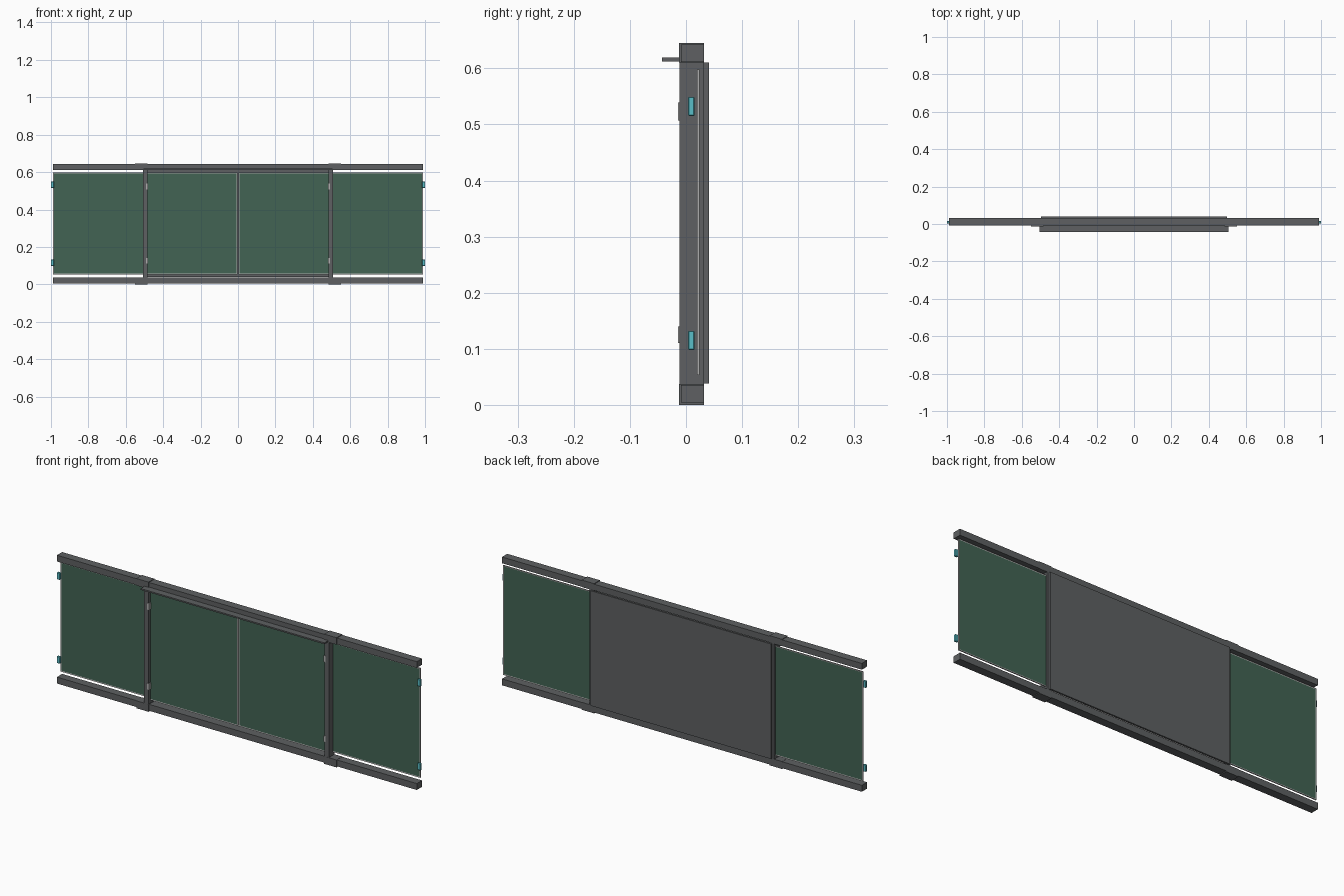
import bpy, bmesh

if "Cube" in bpy.data.objects:
    bpy.data.objects.remove(bpy.data.objects["Cube"])


def material(name, rgb):
    m = bpy.data.materials.new(name)
    m.diffuse_color = (*rgb, 1)
    m.use_nodes = True
    m.node_tree.nodes["Principled BSDF"].inputs["Base Color"].default_value = m.diffuse_color
    return m


GREY = material("dark grey metal", (0.112, 0.118, 0.122))
GREEN = material("chalkboard green", (0.054, 0.127, 0.087))
LIGHT = material("light aluminium", (0.42, 0.42, 0.42))
CYAN = material("cyan plastic", (0.10, 0.52, 0.58))


def box(name, x, y, z, mat, board=False, bevel=0):
    """Box from (min, max) ranges; a board gets recessed green faces front and back."""
    bm = bmesh.new()
    bmesh.ops.create_cube(bm, size=1)
    for v in bm.verts:
        for i, (lo, hi) in enumerate((x, y, z)):
            v.co[i] = (lo + hi) / 2 + v.co[i] * (hi - lo)
    bm.normal_update()
    if board:
        for f in [f for f in bm.faces if abs(f.normal.y) > 0.9]:
            bmesh.ops.inset_region(bm, faces=[f], thickness=0.007, depth=-0.0008)
            f.material_index = 1
    if bevel:
        bmesh.ops.bevel(bm, geom=bm.edges[:], offset=bevel, segments=1, affect='EDGES')
    mesh = bpy.data.meshes.new(name)
    bm.to_mesh(mesh)
    bm.free()
    mesh.materials.append(mat)
    if board:
        mesh.materials.append(GREEN)
    ob = bpy.data.objects.new(name, mesh)
    bpy.context.collection.objects.link(ob)
    return ob


def span(side, a, b):
    """Mirror an x range to the given side."""
    return tuple(sorted((side * a, side * b)))


# Long sliding rails
box("bottom_rail", (-0.99, 0.99), (-0.009, 0.032), (0.004, 0.036), GREY)
box("top_rail", (-0.99, 0.99), (-0.009, 0.032), (0.611, 0.642), GREY)

# Ledge and back cover of the central bay
box("front_ledge", (-0.505, 0.505), (-0.043, -0.009), (0.612, 0.619), GREY)
box("back_panel", (-0.497, 0.497), (0.032, 0.041), (0.038, 0.610), GREY)

for side, label in ((-1, "left"), (1, "right")):
    # Upright post with brackets around both rails
    box(label + "_post", span(side, 0.484, 0.508), (-0.012, 0.0325), (0.03, 0.615), GREY)
    box(label + "_bottom_bracket", span(side, 0.483, 0.551), (-0.0125, 0.0325), (0, 0.037), GREY)
    box(label + "_top_bracket", span(side, 0.483, 0.551), (-0.0125, 0.0325), (0.610, 0.645), GREY)

    # Sliding boards: front pair in the bay, rear pair pulled outwards
    box(label + "_inner_board", span(side, 0.002, 0.488), (0.002, 0.0065), (0.053, 0.598), LIGHT, board=True)
    box(label + "_outer_board", span(side, 0.496, 0.99), (0.0195, 0.0245), (0.053, 0.598), LIGHT, board=True)

    # Pull handles
    for z0, z1, level in ((0.098, 0.132, "lower"), (0.515, 0.549, "upper")):
        box(f"{label}_{level}_outer_handle", span(side, 0.984, 1.0), (0.004, 0.015), (z0, z1), CYAN, bevel=0.0015)
        box(f"{label}_{level}_inner_handle", span(side, 0.481, 0.491), (-0.014, 0.002),
            (z0 + 0.012, z1 + 0.008) if level == "lower" else (z0 - 0.008, z1 - 0.010), LIGHT)
